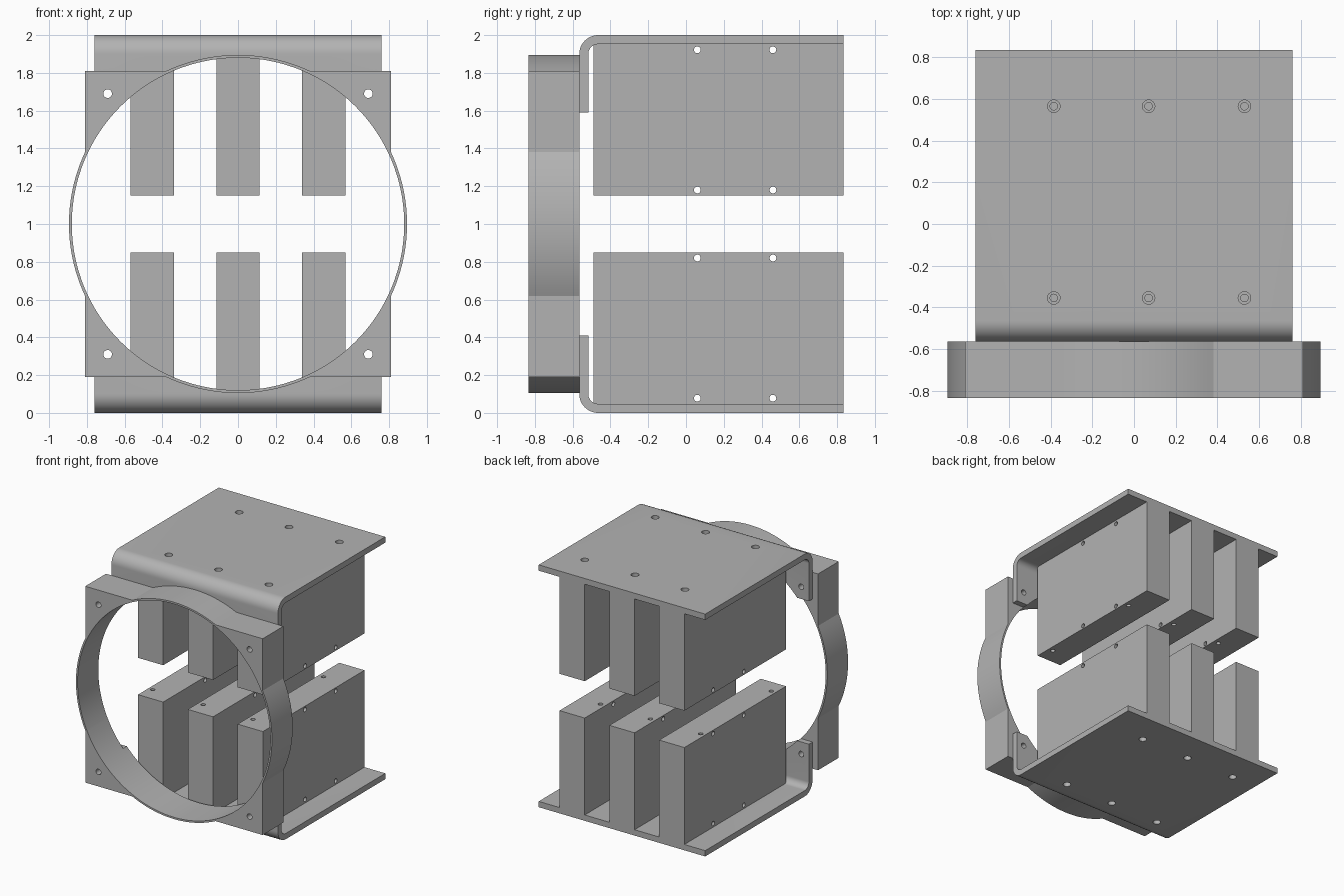
import bpy, bmesh, math
from mathutils import Matrix, Vector

cube = bpy.data.objects.get("Cube")
if cube:
    bpy.data.objects.remove(cube)

grey = bpy.data.materials.new("plain_grey")
grey.use_nodes = True
grey.diffuse_color = (0.45, 0.45, 0.45, 1)
grey.node_tree.nodes["Principled BSDF"].inputs["Base Color"].default_value = (0.45, 0.45, 0.45, 1)

MID = 1.0                      # height of the centre axis
FRONT, FLANGE, BACK = -0.835, -0.565, 0.835
SCREW = 0.69                   # corner screw offset


def make_object(name, bm):
    bmesh.ops.recalc_face_normals(bm, faces=bm.faces[:])
    mesh = bpy.data.meshes.new(name)
    bm.to_mesh(mesh)
    bm.free()
    mesh.materials.append(grey)
    ob = bpy.data.objects.new(name, mesh)
    bpy.context.collection.objects.link(ob)
    return ob


def add_cylinder(bm, centre, axis, radius, length, sides=24):
    turn = Vector((0, 0, 1)).rotation_difference(Vector(axis)).to_matrix().to_4x4()
    bmesh.ops.create_cone(bm, cap_ends=True, segments=sides, radius1=radius, radius2=radius,
                          depth=length, matrix=Matrix.Translation(centre) @ turn)


def cut(ob, cylinders):
    """Drill a list of cylinders out of an object and apply the result."""
    bm = bmesh.new()
    for c in cylinders:
        add_cylinder(bm, *c)
    cutter = make_object("cutter", bm)
    cutter.hide_render = True
    mod = ob.modifiers.new("holes", "BOOLEAN")
    mod.operation, mod.solver, mod.object = "DIFFERENCE", "EXACT", cutter
    finish(ob, apply="holes")
    bpy.data.objects.remove(cutter)


def finish(ob, apply=None):
    bpy.ops.object.select_all(action="DESELECT")
    ob.select_set(True)
    bpy.context.view_layer.objects.active = ob
    if apply:
        bpy.ops.object.modifier_apply(modifier=apply)
    bpy.ops.object.shade_smooth_by_angle(angle=math.radians(20))


# Frame: square merged with a slightly larger ring, open in the middle
SQUARE, RING, BORE = 0.81, 0.895, 0.88
joint = math.acos(SQUARE / RING)
angles = [math.tau * i / 128 for i in range(128)]
angles += [q * math.pi / 2 + s * joint for q in range(4) for s in (1, -1)]
angles = sorted(a % math.tau for a in angles)
bm = bmesh.new()
loops = []
for a in angles:
    c, s = math.cos(a), math.sin(a)
    outer = max(RING, SQUARE / max(abs(c), abs(s)))
    loops.append([bm.verts.new((r * c, y, MID + r * s))
                  for r, y in ((BORE, FRONT), (outer, FRONT), (outer, FLANGE), (BORE, FLANGE))])
for p, q in zip(loops, loops[1:] + loops[:1]):
    for k in range(4):
        n = (k + 1) % 4
        bm.faces.new((p[k], p[n], q[n], q[k]))
frame = make_object("front_frame", bm)
corners = [(sx * SCREW, MID + sz * SCREW) for sx in (1, -1) for sz in (1, -1)]
cut(frame, [((x, -0.7, z), (0, 1, 0), 0.023, 0.5) for x, z in corners])

# Upper and lower halves: the lower one is the upper one turned about the y axis
THICK, BEND, HALF = 0.048, 0.1, 0.76
ROWS = (-0.355, 0.565)
for label, side in (("upper", 1), ("lower", -1)):
    def place(x, y, h):
        return Vector((side * x, y, MID + side * h))

    # Bent bracket: plate, rounded bend and flange
    profile = [(BACK, 1 - THICK), (BACK, 1)]
    arc = [math.pi / 2 * (1 + i / 12) for i in range(13)]
    cy, ch = FLANGE + BEND, 1 - BEND
    profile += [(cy + BEND * math.cos(a), ch + BEND * math.sin(a)) for a in arc]
    profile += [(FLANGE, 0.59), (FLANGE + THICK, 0.59)]
    inner = BEND - THICK
    profile += [(cy + inner * math.cos(a), ch + inner * math.sin(a)) for a in reversed(arc)]
    bm = bmesh.new()
    face = bm.faces.new([bm.verts.new(place(-HALF, y, h)) for y, h in profile])
    out = bmesh.ops.extrude_face_region(bm, geom=[face])
    moved = [v for v in out["geom"] if isinstance(v, bmesh.types.BMVert)]
    bmesh.ops.translate(bm, verts=moved, vec=(side * 2 * HALF, 0, 0))
    bracket = make_object(label + "_bracket", bm)
    drills = [((0, -0.58, MID), (0, 1, 0), BORE, 0.16, 128)]
    drills += [(place(sx * SCREW, -0.55, SCREW), (0, 1, 0), 0.023, 0.2) for sx in (1, -1)]
    drills += [(place(x, y, 0.98), (0, 0, 1), 0.03, 0.2)
               for x in (-0.385, 0.07, 0.53) for y in ROWS]
    cut(bracket, drills)

    # Three upright blocks, drilled across and along their height
    for word, x, hole in (("first", -0.455, -0.385), ("middle", 0, 0.07), ("last", 0.455, 0.53)):
        bm = bmesh.new()
        size = Matrix.Diagonal((0.23, BACK + 0.49, 0.8, 1))
        centre = place(x, (BACK - 0.49) / 2, 0.552)
        bmesh.ops.create_cube(bm, size=1, matrix=Matrix.Translation(centre) @ size)
        block = make_object(label + "_" + word + "_block", bm)
        drills = [(place(x, y, h), (1, 0, 0), 0.018, 0.4)
                  for y in (0.06, 0.46) for h in (0.18, 0.922)]
        drills += [(place(hole, y, 0.55), (0, 0, 1), 0.018, 1) for y in ROWS]
        cut(block, drills)
